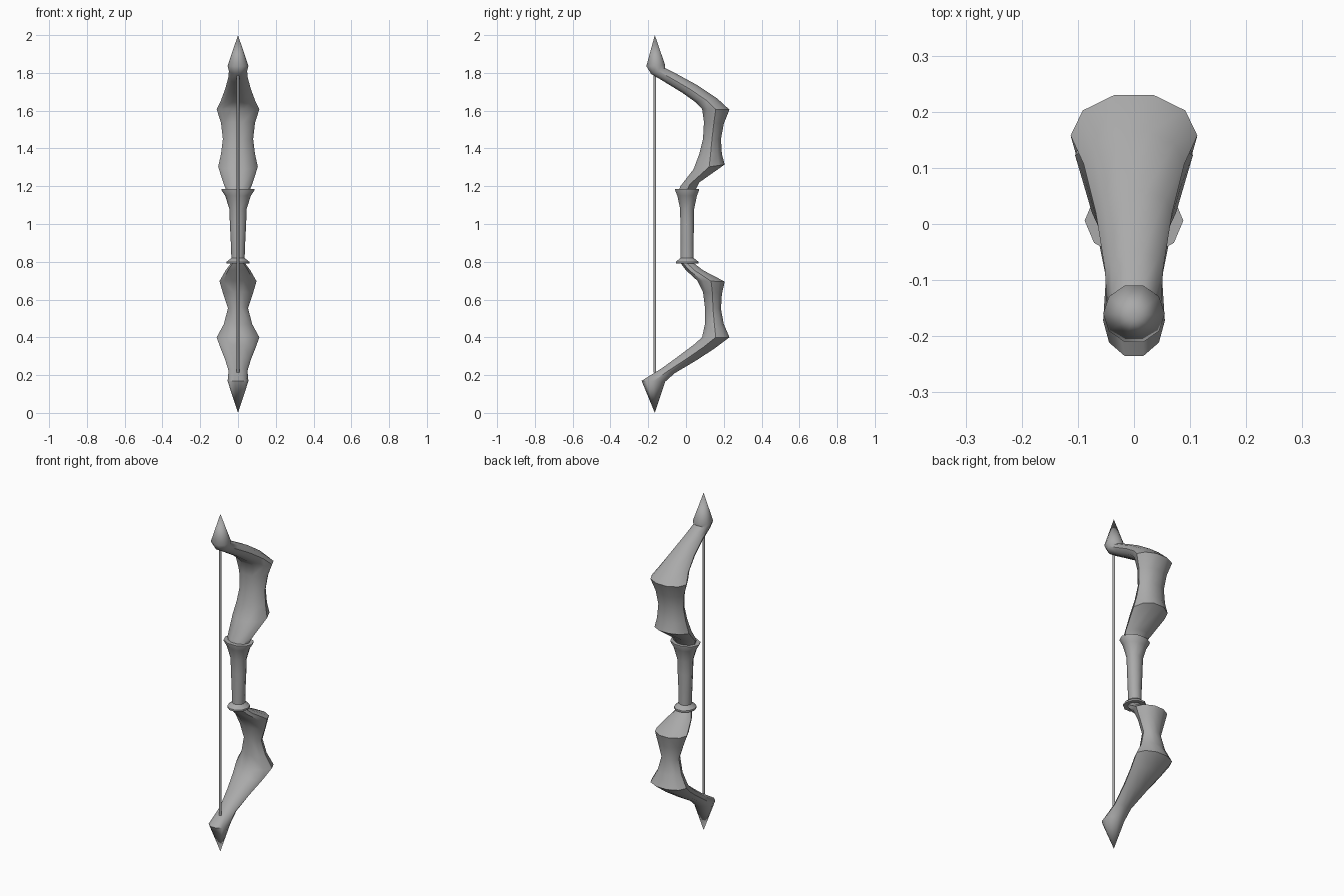
import bpy
import bmesh
from math import cos, sin, pi, radians
from mathutils import Vector

default = bpy.data.objects.get("Cube")
if default:
    bpy.data.objects.remove(default, do_unlink=True)

SIDES = 10
TIP_Y = -0.165


def make_material(name, color):
    mat = bpy.data.materials.new(name)
    mat.use_nodes = True
    mat.diffuse_color = color
    mat.node_tree.nodes["Principled BSDF"].inputs["Base Color"].default_value = color
    return mat


def add_ring(bm, front, back, half_width, sides):
    """Elliptical ring spanning a front and a back point in the y-z plane."""
    front, back = Vector((0, *front)), Vector((0, *back))
    middle = (front + back) / 2
    # flat-sided polygon: stretch so its flat edges reach both points
    depth = (back - front) / 2 / sin(2 * pi / 5)
    across = Vector((half_width, 0, 0))
    ring = []
    for i in range(sides):
        angle = 2 * pi * i / sides
        ring.append(bm.verts.new(middle + across * cos(angle) + depth * sin(angle)))
    return ring


def loft(name, sections, material, tip=None, sides=SIDES):
    """Skin a chain of rings, ending in a flat cap or a sharp tip."""
    bm = bmesh.new()
    rings = [add_ring(bm, (fy, fz), (by, bz), width, sides)
             for fy, fz, by, bz, width in sections]
    for lower, upper in zip(rings, rings[1:]):
        for i in range(sides):
            j = (i + 1) % sides
            bm.faces.new((lower[i], lower[j], upper[j], upper[i]))
    bm.faces.new(rings[0])
    if tip:
        point = bm.verts.new(tip)
        for i in range(sides):
            bm.faces.new((rings[-1][i], rings[-1][(i + 1) % sides], point))
    else:
        bm.faces.new(rings[-1])
    bmesh.ops.recalc_face_normals(bm, faces=bm.faces)

    mesh = bpy.data.meshes.new(name)
    bm.to_mesh(mesh)
    bm.free()
    mesh.materials.append(material)
    obj = bpy.data.objects.new(name, mesh)
    bpy.context.collection.objects.link(obj)
    bpy.ops.object.select_all(action="DESELECT")
    obj.select_set(True)
    bpy.context.view_layer.objects.active = obj
    bpy.ops.object.shade_smooth_by_angle(angle=radians(45))
    return obj


grey = make_material("plain grey", (0.4, 0.4, 0.4, 1))

# Upper limb: front y, z, back y, z, half width
upper_sections = [
    (-0.04, 1.17, 0.05, 1.18, 0.06),
    (-0.03, 1.2, 0.07, 1.22, 0.075),
    (0.04, 1.29, 0.205, 1.315, 0.105),
    (0.07, 1.37, 0.19, 1.37, 0.09),
    (0.09, 1.45, 0.185, 1.45, 0.08),
    (0.095, 1.54, 0.2, 1.53, 0.09),
    (0.085, 1.61, 0.23, 1.605, 0.113),
    (0.05, 1.645, 0.165, 1.665, 0.09),
    (-0.02, 1.695, 0.06, 1.735, 0.068),
    (-0.11, 1.75, -0.05, 1.795, 0.052),
    (-0.185, 1.795, -0.11, 1.825, 0.048),
    (-0.21, 1.835, -0.11, 1.84, 0.055),
]
loft("upper_limb", upper_sections, grey, tip=(0, TIP_Y, 2))

# Lower limb, from the grip down
lower_sections = [
    (-0.03, 0.795, 0.02, 0.81, 0.03),
    (0, 0.755, 0.09, 0.755, 0.065),
    (0.06, 0.7, 0.205, 0.695, 0.098),
    (0.09, 0.64, 0.19, 0.63, 0.08),
    (0.1, 0.56, 0.185, 0.55, 0.053),
    (0.1, 0.47, 0.2, 0.47, 0.075),
    (0.085, 0.4, 0.23, 0.4, 0.113),
    (0.04, 0.36, 0.15, 0.34, 0.095),
    (-0.04, 0.3, 0.05, 0.275, 0.07),
    (-0.13, 0.235, -0.06, 0.21, 0.05),
    (-0.235, 0.17, -0.11, 0.165, 0.055),
]
loft("lower_limb", lower_sections, grey, tip=(0, TIP_Y, 0))

# Grip with flared collars
grip_profile = [
    (0.79, 0.06, 0.06), (0.8, 0.06, 0.06), (0.82, 0.035, 0.035),
    (0.9, 0.038, 0.034), (1.0, 0.043, 0.036), (1.08, 0.046, 0.037),
    (1.15, 0.068, 0.052), (1.18, 0.088, 0.064), (1.185, 0.088, 0.064),
]
grip_y = 0.006
loft("grip", [(grip_y - depth, z, grip_y + depth, z, width)
              for z, width, depth in grip_profile], grey)

# Bowstring
string_radius = 0.007
loft("bowstring", [(TIP_Y - string_radius, z, TIP_Y + string_radius, z, string_radius)
                   for z in (0.215, 1.81)], grey)
